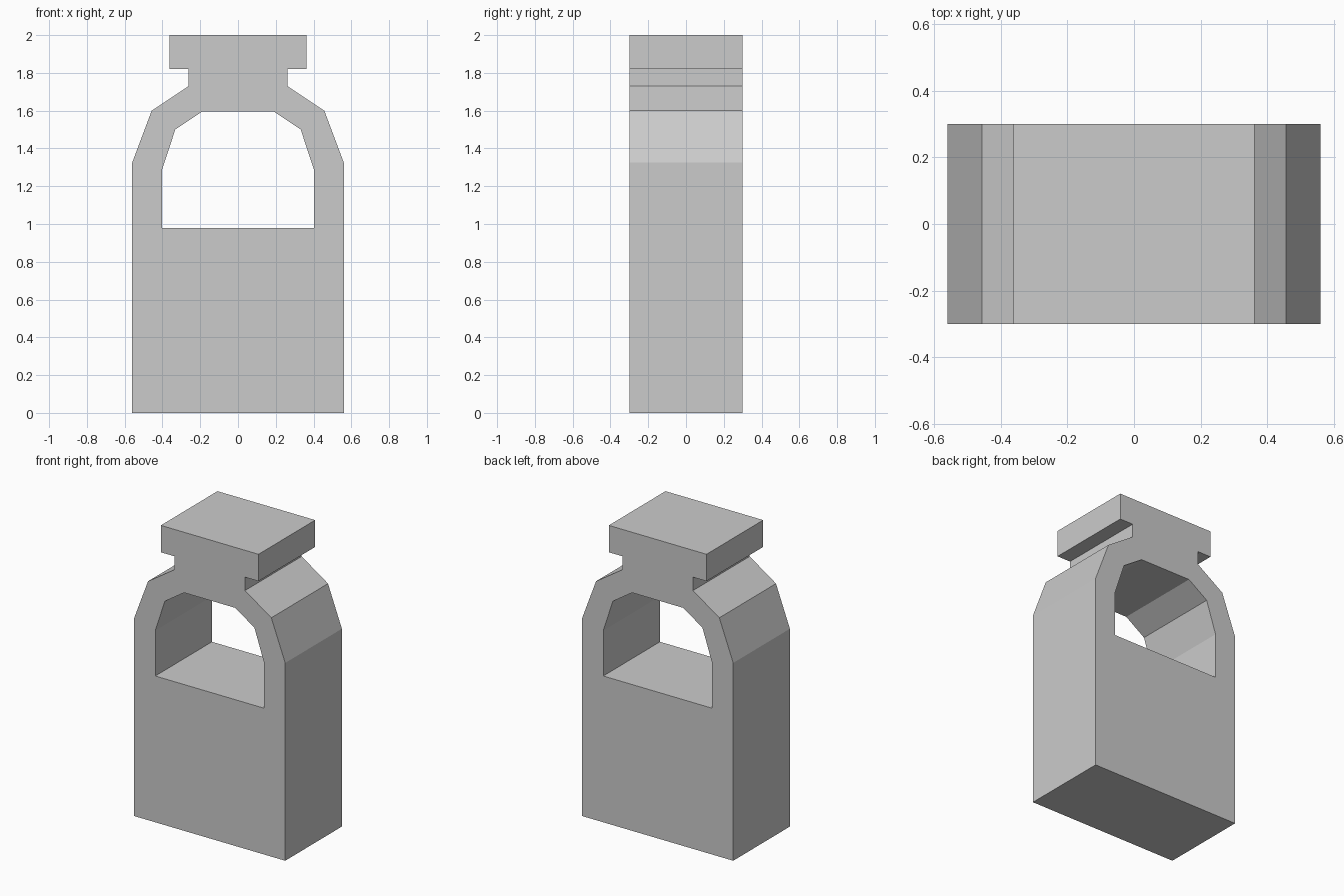
import bpy
import bmesh

if "Cube" in bpy.data.objects:
    bpy.data.objects.remove(bpy.data.objects["Cube"])

DEPTH = 0.6

# Right half of the bottle outline: base, wall, shoulder, neck, stopper
outer = [(0, 0), (0.56, 0), (0.56, 1.325), (0.457, 1.6), (0.262, 1.73),
         (0.262, 1.82), (0.362, 1.82), (0.362, 2.0), (0, 2.0)]
# Right half of the window, from its ceiling down to the fill level
window = [(0, 1.595), (0.19, 1.595), (0.332, 1.5), (0.403, 1.285),
          (0.403, 0.98), (0, 0.98)]


def mirrored_slab(name, half_outline, depth):
    """Extrude a half outline along y and mirror it across x = 0."""
    bm = bmesh.new()
    face = bm.faces.new([bm.verts.new((x, -depth / 2, z)) for x, z in half_outline])
    ext = bmesh.ops.extrude_face_region(bm, geom=[face], use_keep_orig=True)
    moved = [g for g in ext["geom"] if isinstance(g, bmesh.types.BMVert)]
    bmesh.ops.translate(bm, verts=moved, vec=(0, depth, 0))
    bmesh.ops.recalc_face_normals(bm, faces=bm.faces)
    # Open the centre plane so the two halves weld into one solid
    seam = [f for f in bm.faces if all(abs(v.co.x) < 1e-6 for v in f.verts)]
    bmesh.ops.delete(bm, geom=seam, context="FACES")
    mesh = bpy.data.meshes.new(name)
    bm.to_mesh(mesh)
    bm.free()
    obj = bpy.data.objects.new(name, mesh)
    bpy.context.collection.objects.link(obj)
    mirror = obj.modifiers.new("Mirror", "MIRROR")
    mirror.use_clip = True
    return obj


# Flat bottle with stopper and see-through window
mirrored_slab("bottle", outer + window, DEPTH)
